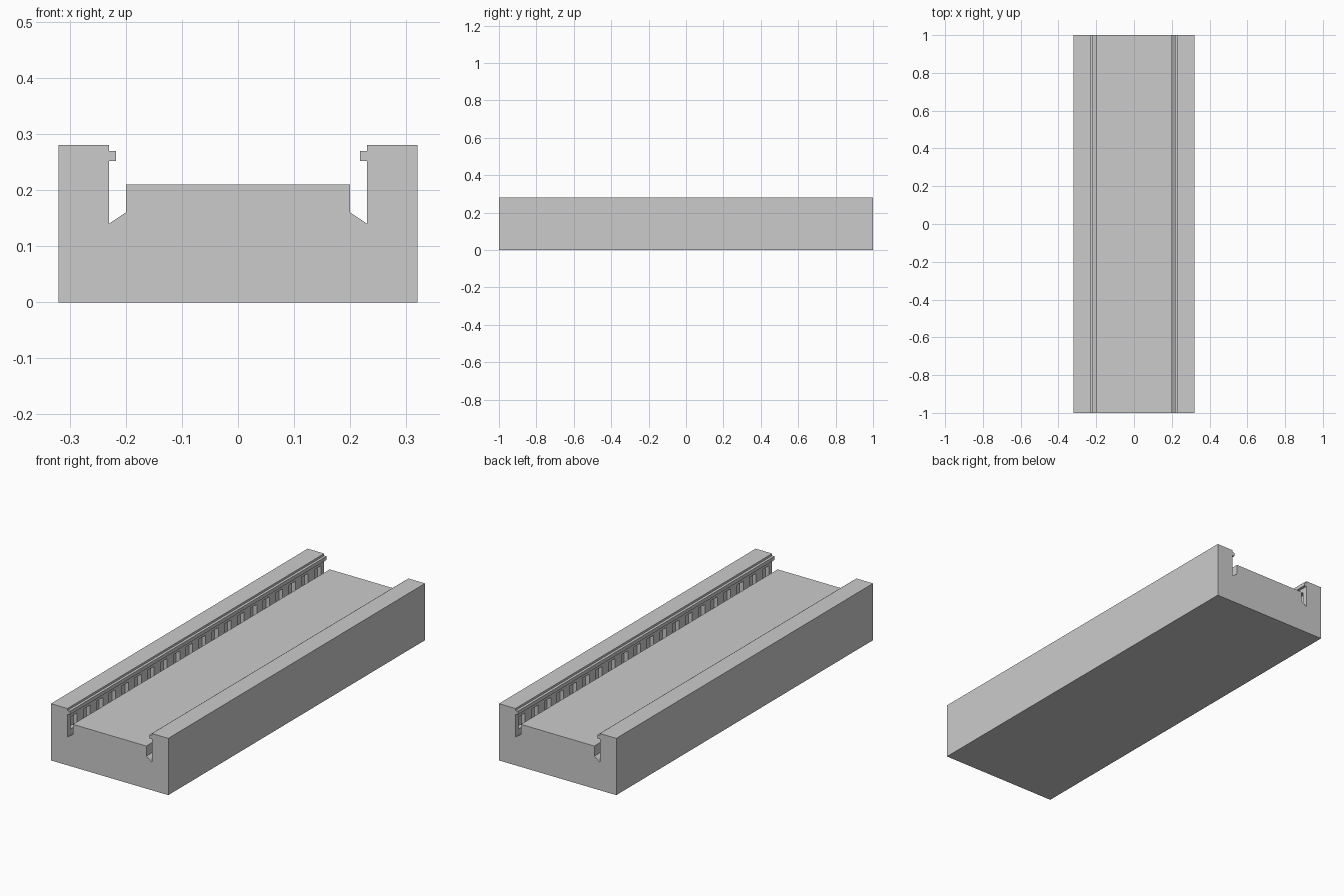
import bpy, bmesh
from mathutils import Matrix

if "Cube" in bpy.data.objects:
    bpy.data.objects.remove(bpy.data.objects["Cube"])


def mesh_object(name, bm):
    bmesh.ops.recalc_face_normals(bm, faces=bm.faces)
    me = bpy.data.meshes.new(name)
    bm.to_mesh(me)
    bm.free()
    ob = bpy.data.objects.new(name, me)
    bpy.context.collection.objects.link(ob)
    return ob


def add_box(bm, x0, x1, y0, y1, z0, z1):
    m = Matrix.Translation(((x0 + x1) / 2, (y0 + y1) / 2, (z0 + z1) / 2))
    m = m @ Matrix.Diagonal((x1 - x0, y1 - y0, z1 - z0, 1))
    bmesh.ops.create_cube(bm, size=1, matrix=m)


# Trench block: half profile mirrored, extruded along y
half = [(0.32, 0), (0.32, 0.28), (0.23, 0.28), (0.23, 0.14), (0.20, 0.16), (0.20, 0.21)]
profile = half + [(-x, z) for x, z in reversed(half)]
bm = bmesh.new()
face = bm.faces.new([bm.verts.new((x, -1, z)) for x, z in profile])
ext = bmesh.ops.extrude_face_region(bm, geom=[face], use_keep_orig=True)
bmesh.ops.translate(bm, vec=(0, 2, 0),
                    verts=[v for v in ext["geom"] if isinstance(v, bmesh.types.BMVert)])
block = mesh_object("trench_block", bm)

# Row of niches cut into both inner walls
bm = bmesh.new()
for i in range(20):
    y = -0.95 + 0.1 * i
    for x0, x1 in ((-0.25, -0.215), (0.215, 0.25)):
        add_box(bm, x0, x1, y - 0.025, y + 0.025, 0.17, 0.23)
cutter = mesh_object("niche_cutter", bm)
cutter.hide_render = True

mod = block.modifiers.new("niches", "BOOLEAN")
mod.operation = "DIFFERENCE"
mod.solver = "EXACT"
mod.object = cutter
bpy.context.view_layer.objects.active = block
bpy.ops.object.modifier_apply(modifier=mod.name)
bpy.data.objects.remove(cutter)

# Rails along the top of the inner walls
for name, x0, x1 in (("left_rail", -0.235, -0.217), ("right_rail", 0.217, 0.235)):
    bm = bmesh.new()
    add_box(bm, x0, x1, -1, 1, 0.252, 0.27)
    mesh_object(name, bm)
